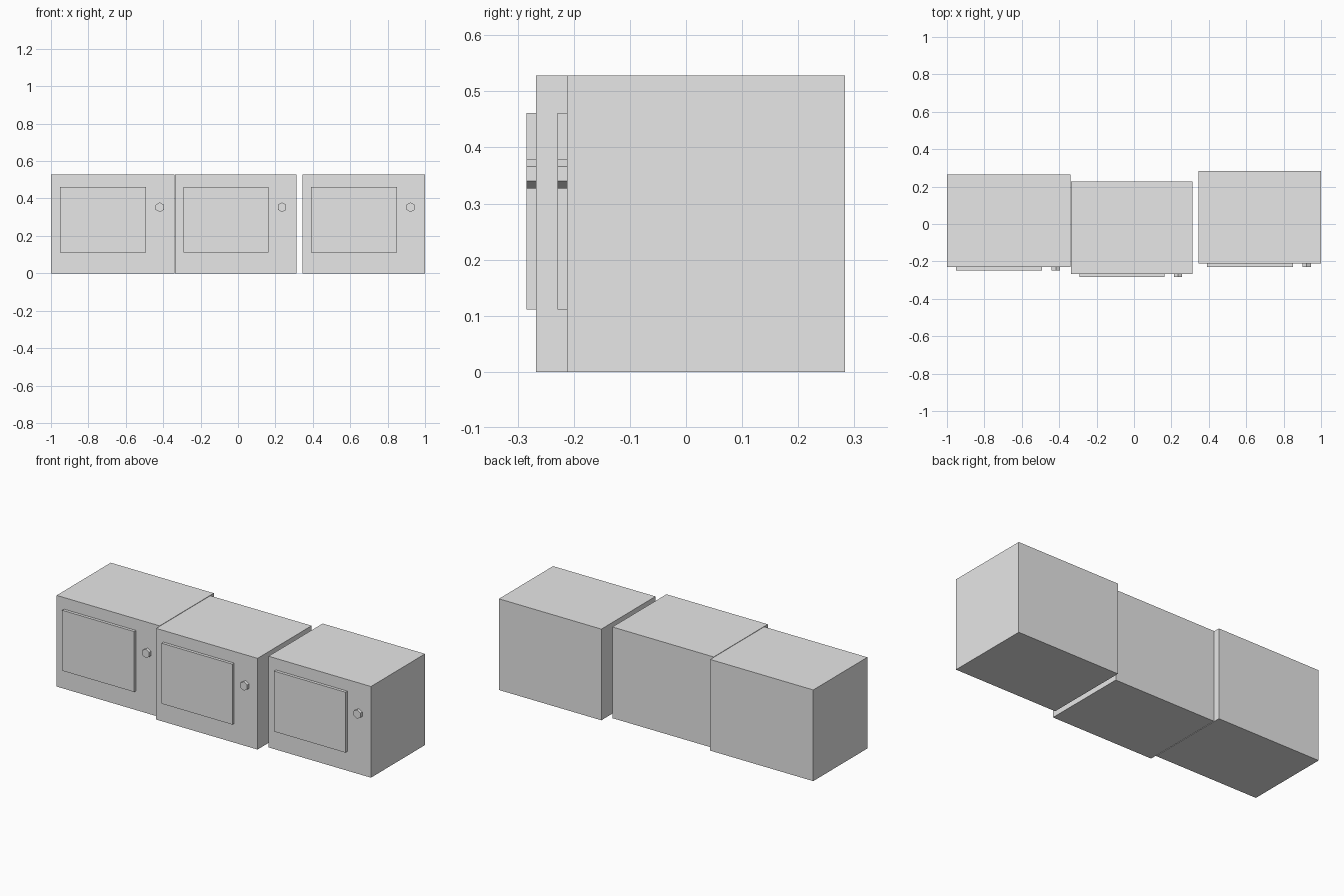
import bpy
import math

default = bpy.data.objects.get("Cube")
if default:
    bpy.data.objects.remove(default, do_unlink=True)

# Single plain grey
GREY = (0.8, 0.8, 0.8, 1.0)
grey = bpy.data.materials.new("light_grey")
grey.use_nodes = True
grey.diffuse_color = GREY
grey.node_tree.nodes["Principled BSDF"].inputs["Base Color"].default_value = GREY

HEIGHT, DEPTH, RELIEF = 0.528, 0.495, 0.017


def box(name, x0, x1, y0, y1, z0, z1):
    bpy.ops.mesh.primitive_cube_add(
        size=1, location=((x0 + x1) / 2, (y0 + y1) / 2, (z0 + z1) / 2))
    obj = bpy.context.object
    obj.name = name
    obj.scale = (x1 - x0, y1 - y0, z1 - z0)
    bpy.ops.object.transform_apply(location=False, rotation=False, scale=True)
    obj.data.materials.append(grey)


def cabinet(side, x0, x1, front):
    width = x1 - x0
    box(side + "_cabinet", x0, x1, front, front + DEPTH, 0, HEIGHT)

    # Raised door panel
    left = x0 + 0.072 * width
    box(side + "_door_panel", left, left + 0.698 * width,
        front - RELIEF, front, 0.111, 0.461)

    # Six-sided knob with a corner pointing up
    bpy.ops.mesh.primitive_cylinder_add(
        vertices=6, radius=0.026, depth=RELIEF,
        location=(x0 + 0.882 * width, front - RELIEF / 2, 0.353),
        rotation=(math.pi / 2, 0, 0))
    knob = bpy.context.object
    knob.name = side + "_knob"
    knob.data.materials.append(grey)


# Row of three cabinets set at slightly different depths
cabinet("right", -1.0, -0.340, -0.231)
cabinet("middle", -0.337, 0.312, -0.267)
cabinet("left", 0.344, 1.0, -0.212)
